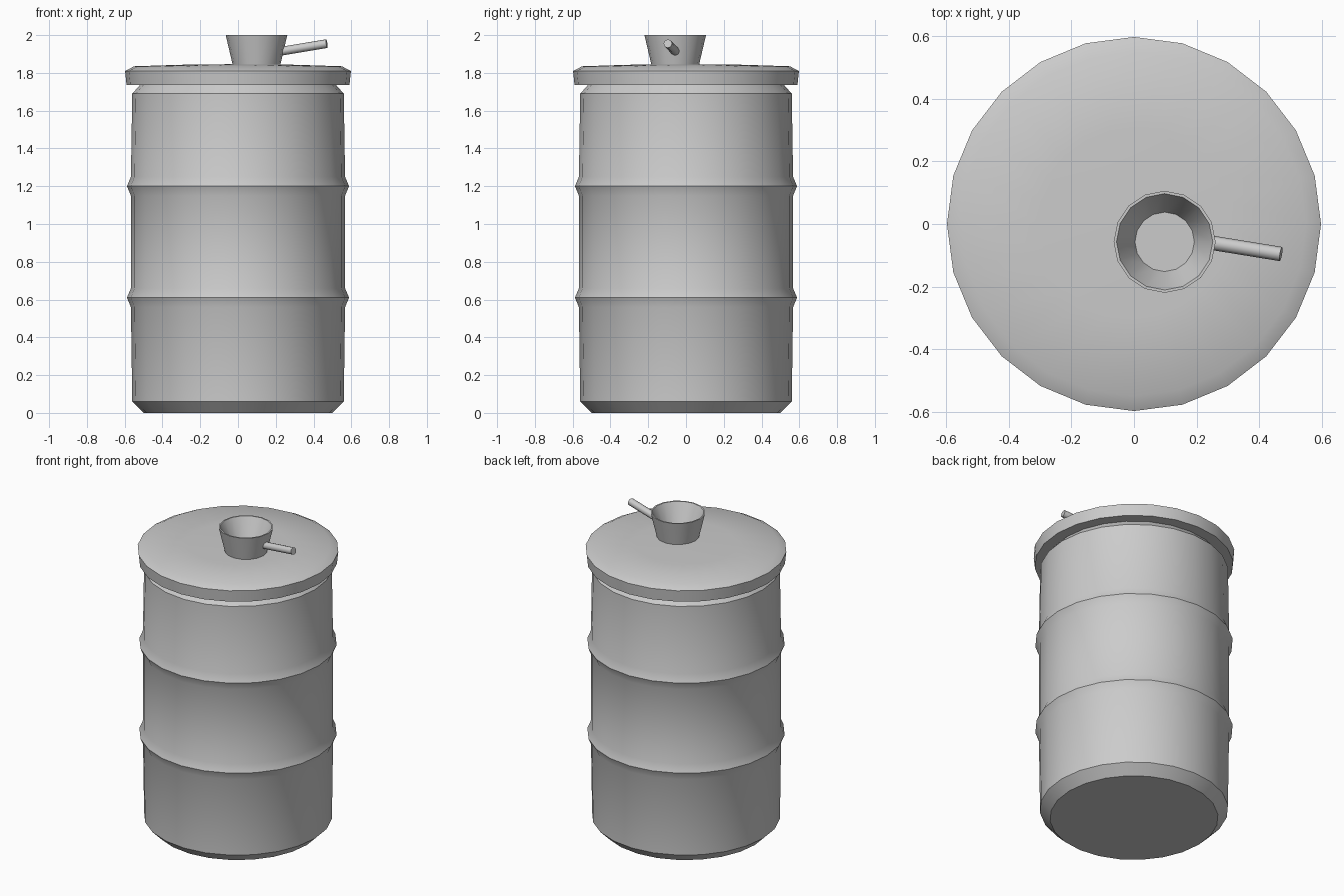
import bpy
import math
from mathutils import Vector

cube = bpy.data.objects.get("Cube")
if cube:
    bpy.data.objects.remove(cube, do_unlink=True)

grey = bpy.data.materials.new("light grey metal")
grey.use_nodes = True
color = (0.6, 0.6, 0.6, 1)
grey.diffuse_color = color
grey.node_tree.nodes["Principled BSDF"].inputs["Base Color"].default_value = color


def finish(obj, name, angle=38):
    obj.name = name
    obj.data.materials.append(grey)
    bpy.ops.object.select_all(action='DESELECT')
    obj.select_set(True)
    bpy.context.view_layer.objects.active = obj
    bpy.ops.object.shade_smooth_by_angle(angle=math.radians(angle))


def lathe(name, profile, sides, center=(0, 0, 0)):
    """Revolve (radius, z) points from bottom to top and cap both ends."""
    verts = [(r * math.cos(2 * math.pi * i / sides), r * math.sin(2 * math.pi * i / sides), z)
             for r, z in profile for i in range(sides)]
    faces = [(k * sides + i, k * sides + (i + 1) % sides,
              (k + 1) * sides + (i + 1) % sides, (k + 1) * sides + i)
             for k in range(len(profile) - 1) for i in range(sides)]
    last = (len(profile) - 1) * sides
    faces += [tuple(reversed(range(sides))), tuple(range(last, last + sides))]
    mesh = bpy.data.meshes.new(name)
    mesh.from_pydata(verts, [], faces)
    obj = bpy.data.objects.new(name, mesh)
    obj.location = center
    bpy.context.collection.objects.link(obj)
    finish(obj, name)


# Barrel body with two raised hoops
body = [(0.50, 0), (0.56, 0.06)]
for hoop in (0.61, 1.2):
    body += [(0.567, hoop - 0.05), (0.588, hoop), (0.567, hoop + 0.05)]
body += [(0.56, 1.69), (0.52, 1.735), (0.52, 1.75)]
lathe("barrel_body", body, 24)

# Slightly domed lid
lathe("lid", [(0.59, 1.735), (0.598, 1.81), (0.55, 1.835), (0.3, 1.843), (0.05, 1.846)], 24)

# Hollow measuring cup
lathe("cup", [(0.125, 1.838), (0.163, 2.0), (0.154, 2.0), (0.095, 1.87)], 16, (0.098, -0.057, 0))

# Cup handle
start, end = Vector((0.23, -0.057, 1.915)), Vector((0.47, -0.096, 1.955))
bpy.ops.mesh.primitive_cylinder_add(vertices=8, radius=0.023, depth=(end - start).length,
                                    location=(start + end) / 2)
handle = bpy.context.object
handle.rotation_euler = (end - start).to_track_quat('Z', 'Y').to_euler()
finish(handle, "cup_handle", 50)
